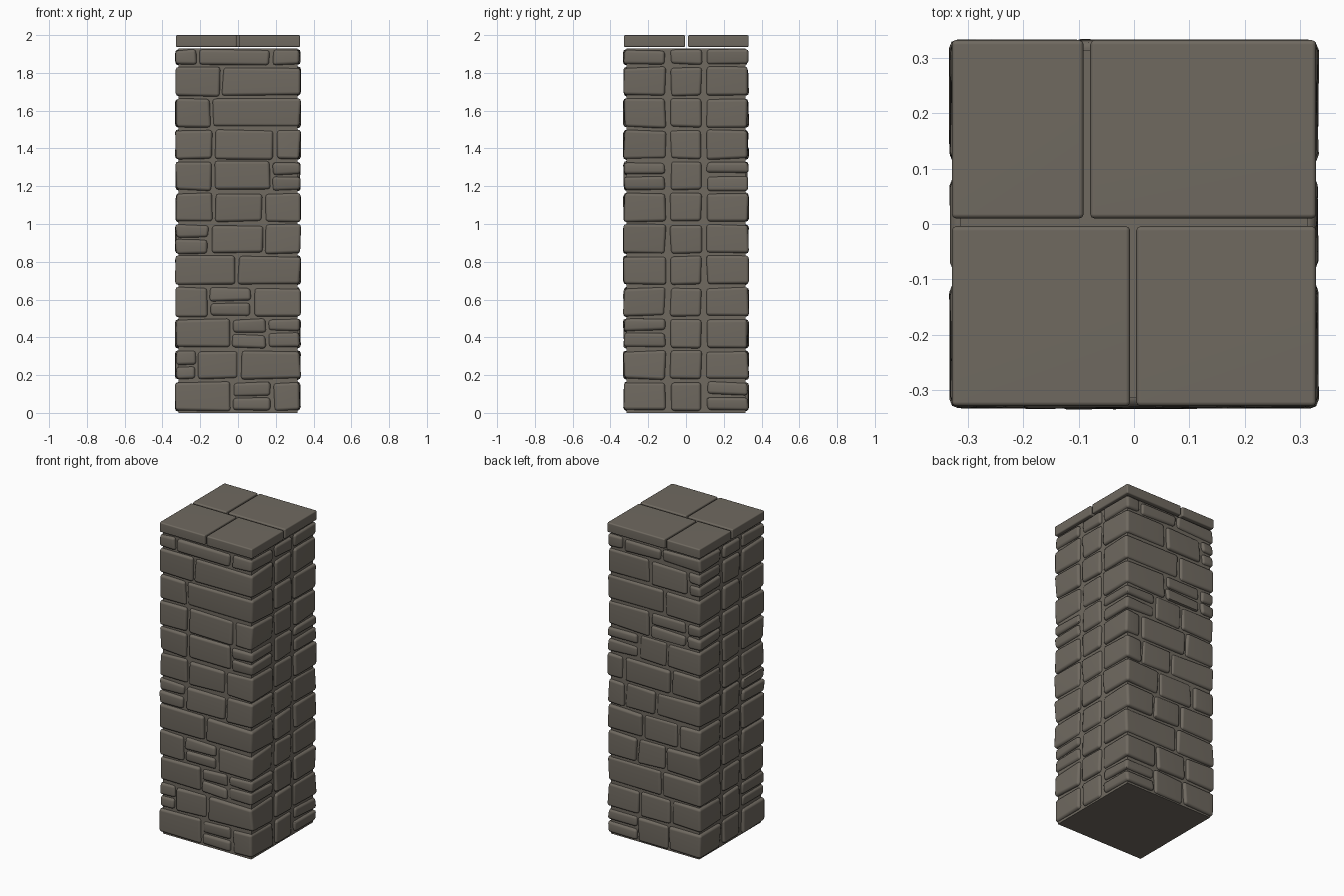
import bpy, bmesh, math, random
from mathutils import Vector

random.seed(7)
if "Cube" in bpy.data.objects:
    bpy.data.objects.remove(bpy.data.objects["Cube"])

STONE = (0.16, 0.142, 0.117, 1.0)
mat = bpy.data.materials.new("grey_brown_stone")
mat.use_nodes = True
mat.diffuse_color = STONE
bsdf = mat.node_tree.nodes["Principled BSDF"]
bsdf.inputs["Base Color"].default_value = STONE
bsdf.inputs["Roughness"].default_value = 0.9

HALF = 0.329       # outer face of the stones
INNER = 0.11       # how far in the front and back rows reach
PITCH = 1 / 6      # height of one course


def add_block(bm, lo, hi, jitter, bevel, segments=2):
    """Add one rough, bevelled block to the mesh."""
    part = bmesh.new()
    bmesh.ops.create_cube(part, size=1)
    for v in part.verts:
        for i in range(3):
            v.co[i] = (hi[i] if v.co[i] > 0 else lo[i]) + random.uniform(-jitter, jitter)
    bmesh.ops.bevel(part, geom=part.edges[:], offset=bevel, segments=segments,
                    profile=0.5, affect='EDGES', clamp_overlap=True)
    tmp = bpy.data.meshes.new("block")
    part.to_mesh(tmp)
    part.free()
    bm.from_mesh(tmp)
    bpy.data.meshes.remove(tmp)


def finish(bm, name):
    mesh = bpy.data.meshes.new(name)
    bm.to_mesh(mesh)
    bm.free()
    mesh.materials.append(mat)
    obj = bpy.data.objects.new(name, mesh)
    bpy.context.collection.objects.link(obj)
    bpy.ops.object.select_all(action='DESELECT')
    obj.select_set(True)
    bpy.context.view_layer.objects.active = obj
    bpy.ops.object.shade_smooth_by_angle(angle=math.radians(50))
    weighted = obj.modifiers.new("flat_faces", 'WEIGHTED_NORMAL')
    weighted.keep_sharp = True
    return obj


def add_row(bm, joints, split, y0, y1, z0, z1):
    """Lay stones between the joints; split ones become two thin stones."""
    edges = [-HALF - 0.008] + joints + [HALF + 0.008]
    for i, (a, b) in enumerate(zip(edges, edges[1:])):
        x0, x1 = a + 0.008, b - 0.008
        levels = [(z0, z1)]
        if i in split:
            mid = z0 + (z1 - z0) * random.uniform(0.46, 0.58)
            levels = [(z0, mid - 0.006), (mid + 0.006, z1)]
        for low, high in levels:
            add_block(bm, (x0, y0, low), (x1, y1, high), 0.006, 0.016)


# Front joints, front split stones, back joints, back split stones; bottom to top
COURSES = [
    ([-.03, .18], [1], [-.1, .12], [2]),
    ([-.215, .01], [0], [-.12, .1], []),
    ([-.035, .155], [1, 2], [-.05], []),
    ([-.155, .075], [1], [-.08, .12], []),
    ([-.005], [], [-.17, .08], []),
    ([-.15, .14], [0], [-.01, .21], []),
    ([-.125, .135], [], [-.12, .22], []),
    ([-.13, .175], [2], [-.09, .11], [2]),
    ([-.13, .195], [], [-.23, .03], [0, 1]),
    ([-.14], [], [-.07], []),
    ([-.09], [], [-.24, .03], [0]),
    ([-.21, .175], [], [-.05, .22], []),
]

for k, (front, front_split, back, back_split) in enumerate(COURSES):
    z0 = k * PITCH + 0.012
    z1 = 1.922 if k == len(COURSES) - 1 else z0 + 0.15
    bm = bmesh.new()
    add_row(bm, front, front_split, -HALF, -INNER, z0, z1)
    add_row(bm, back, back_split, INNER, HALF, z0, z1)
    # Middle stones on both sides
    for x0, x1 in ((-HALF, -0.15), (0.15, HALF)):
        add_block(bm, (x0, -0.082, z0), (x1, 0.082, z1), 0.005, 0.016)
    finish(bm, f"stone_course_{k + 1}")

# Mortar core
bm = bmesh.new()
bmesh.ops.create_cube(bm, size=1)
for v in bm.verts:
    v.co = Vector((v.co.x * 0.628, v.co.y * 0.628, (v.co.z + 0.5) * 1.93))
finish(bm, "mortar_core")

# Cap slabs
SLABS = {
    "cap_front_right": (-.329, -.007, -.329, -.004),
    "cap_front_left": (.004, .329, -.329, -.004),
    "cap_back_right": (-.329, -.091, .01, .332),
    "cap_back_left": (-.079, .329, .01, .332),
}
for name, (x0, x1, y0, y1) in SLABS.items():
    bm = bmesh.new()
    add_block(bm, (x0, y0, 1.937), (x1, y1, 2.0), 0, 0.008)
    finish(bm, name)
